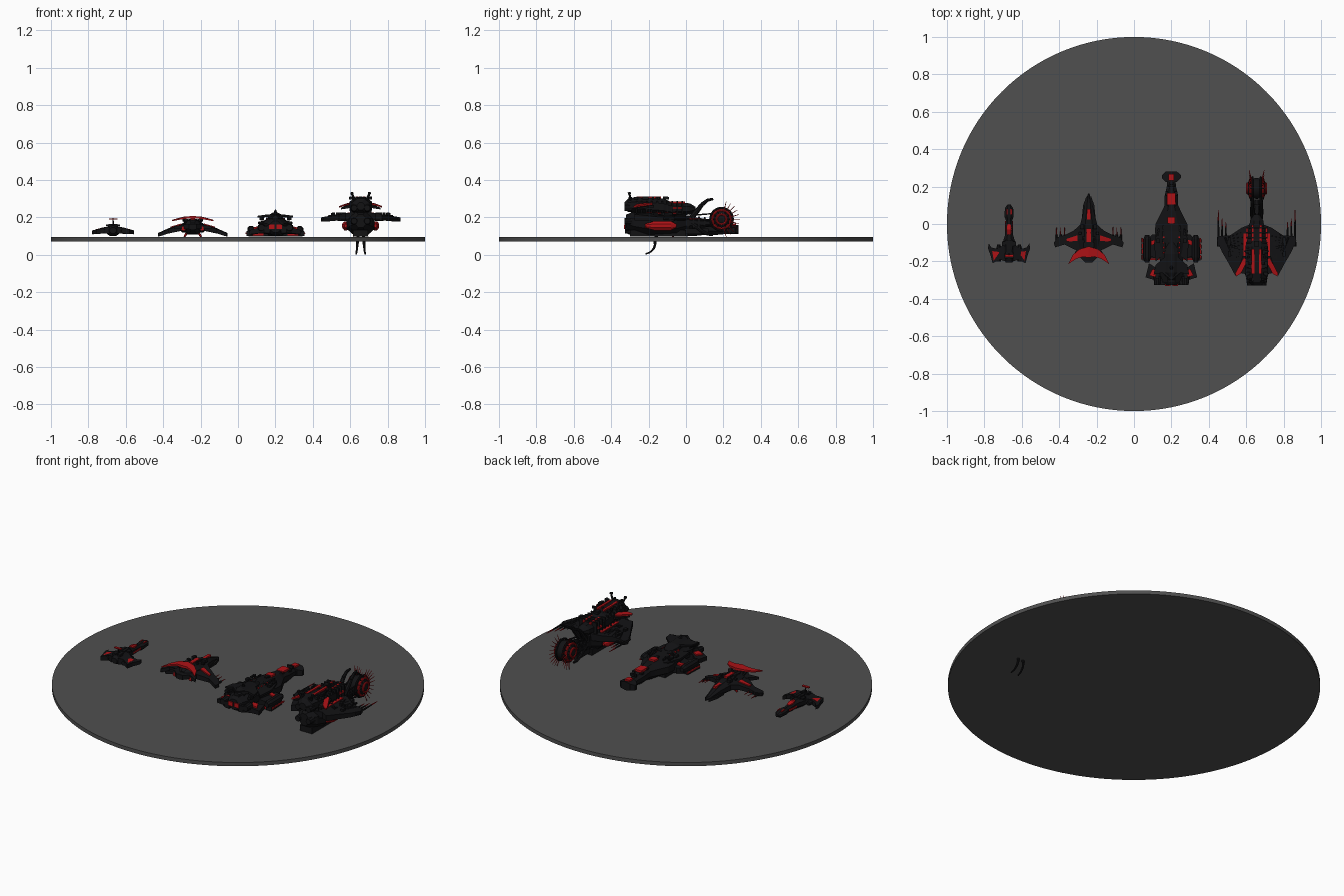
import bpy, bmesh, math, random
from mathutils import Vector

random.seed(4)

def material(name, rgb):
    m = bpy.data.materials.new(name)
    m.diffuse_color = (*rgb, 1)
    return m

BLACK = material("black_hull", (0.006, 0.006, 0.007))
RED = material("red_trim", (0.42, 0.006, 0.008))
SLATE = material("dark_slate", (0.08, 0.08, 0.08))
CX = 0.0          # x position of the ship being built

def finish(name, bm, mat):
    bmesh.ops.recalc_face_normals(bm, faces=bm.faces)
    me = bpy.data.meshes.new(name)
    bm.to_mesh(me)
    bm.free()
    me.materials.append(mat)
    ob = bpy.data.objects.new(name, me)
    ob.location.x = CX
    bpy.context.collection.objects.link(ob)
    return ob

def bridge(bm, rings):
    for a, b in zip(rings, rings[1:]):
        for i in range(len(a)):
            j = (i + 1) % len(a)
            bm.faces.new((a[i], a[j], b[j], b[i]))
    bm.faces.new(rings[0])
    bm.faces.new(rings[-1])

def hull(name, stations, mat=BLACK, n=8, x=0, sides=(1,)):
    """Faceted body lofted along y; stations are (y, half width, z, half height)."""
    bm = bmesh.new()
    for s in sides:
        rings = []
        for y, w, z, h in stations:
            k = 1 / math.cos(math.pi / n)
            rings.append([bm.verts.new((s * x + w * k * math.cos((i + .5) * math.tau / n), y,
                                        z + h * k * math.sin((i + .5) * math.tau / n))) for i in range(n)])
        bridge(bm, rings)
    return finish(name, bm, mat)

def plate(name, pts, t, mat=BLACK, taper=0.5):
    """Mirrored pair of wing plates from an outline of (x, y, z), thinner at the tip."""
    bm = bmesh.new()
    far = max(p[0] for p in pts)
    for s in (1, -1):
        rings = [[bm.verts.new((s * x, y, z + d * t / 2 * (1 - taper * x / far))) for x, y, z in pts]
                 for d in (-1, 1)]
        bridge(bm, rings)
    return finish(name, bm, mat)

def bars(name, segs, mat=BLACK, n=6, mirror=True):
    """Tapered rods; each seg is (start, end, radius start, radius end)."""
    bm = bmesh.new()
    for s in ((1, -1) if mirror else (1,)):
        for a, b, r0, r1 in segs:
            a, b = [Vector((s * p[0], p[1], p[2])) for p in (a, b)]
            q = (b - a).to_track_quat('Z', 'Y')
            bridge(bm, [[bm.verts.new(c + q @ Vector((r * math.cos(i * math.tau / n), r * math.sin(i * math.tau / n), 0)))
                         for i in range(n)] for c, r in ((a, r0), (b, r1))])
    return finish(name, bm, mat)

def boxes(name, items, mat=BLACK, mirror=True):
    """Boxes given as (centre, full size)."""
    bm = bmesh.new()
    for s in ((1, -1) if mirror else (1,)):
        for c, d in items:
            vs = bmesh.ops.create_cube(bm, size=1)['verts']
            for v in vs:
                v.co = Vector((s * c[0] + v.co.x * d[0], c[1] + v.co.y * d[1], c[2] + v.co.z * d[2]))
    return finish(name, bm, mat)

def greeble(name, x0, x1, y0, y1, z, count):
    u = random.uniform
    boxes(name, [((u(x0, x1), u(y0, y1), z), (u(.006, .02), u(.008, .03), u(.006, .018))) for _ in range(count)])

def chain(pts, r0, r1):
    n = len(pts) - 1
    f = lambda i: r0 + (r1 - r0) * i / n
    return [(pts[i], pts[i + 1], f(i), f(i + 1)) for i in range(n)]

# Display disc
bpy.ops.mesh.primitive_cylinder_add(vertices=128, radius=1, depth=0.022, location=(0, 0, 0.083))
disc = bpy.context.object
disc.name = "display_disc"
disc.data.materials.append(SLATE)
bpy.ops.object.shade_smooth_by_angle()

# Ship 1: small scout
CX = -0.668
hull("scout_body", [(.105, .008, .125, .008), (.085, .022, .125, .017), (.04, .025, .125, .02), (.02, .017, .125, .018),
                    (-.06, .022, .13, .025), (-.12, .04, .13, .03), (-.18, .035, .13, .027), (-.205, .018, .13, .015)])
hull("scout_canopy", [(.0, .008, .145, .006), (-.03, .015, .15, .01), (-.055, .01, .152, .008)], RED)
plate("scout_wing", [(.02, -.10, .135), (.06, -.135, .13), (.095, -.125, .122), (.108, -.105, .12), (.113, -.13, .12),
                     (.098, -.17, .122), (.088, -.21, .122), (.05, -.19, .13), (.02, -.2, .132)], .04)
plate("scout_wing_panel", [(.05, -.15, .14), (.09, -.145, .133), (.082, -.195, .133), (.07, -.18, .135)], .016, RED)
hull("scout_engine", [(-.11, .008, .128, .01), (-.13, .014, .128, .015), (-.2, .011, .128, .012)], x=.055, sides=(1, -1))
bars("scout_mast", [((0, -.16, .15), (0, -.17, .195), .005, .003)], mirror=False)
boxes("scout_mast_bar", [((0, -.17, .192), (.045, .014, .006))], RED, False)
boxes("scout_side_strip", [((.018, -.02, .125), (.008, .07, .01)), ((.012, .065, .142), (.006, .03, .006))], RED)
greeble("scout_hull_block", .0, .03, -.18, -.09, .157, 8)

# Ship 2: winged fighter
CX = -0.242
hull("fighter_body", [(.162, .004, .125, .004), (.12, .018, .13, .014), (.06, .03, .14, .025), (.0, .045, .145, .035),
                      (-.08, .06, .148, .04), (-.14, .045, .15, .035), (-.175, .02, .15, .02)])
plate("fighter_nose_blade", [(.012, .15, .122), (.03, .1, .122), (.036, .04, .125), (.015, .03, .125)], .025)
boxes("fighter_canopy", [((0, .05, .168), (.018, .06, .012)), ((0, -.06, .188), (.022, .07, .01))], RED, False)
plate("fighter_wing", [(.03, .01, .15), (.08, -.035, .145), (.13, -.06, .13), (.165, -.07, .115), (.187, -.1, .107),
                       (.18, -.125, .107), (.13, -.11, .125), (.08, -.135, .14), (.03, -.15, .15)], .035)
plate("fighter_wing_panel", [(.06, -.06, .163), (.12, -.08, .147), (.12, -.095, .147), (.06, -.09, .163)], .012, RED)
plate("fighter_tail_arch", [(.0, -.12, .2), (.05, -.135, .198), (.085, -.165, .19), (.11, -.215, .183),
                            (.065, -.185, .193), (.03, -.175, .199), (.0, -.18, .2)], .014, RED)
plate("fighter_tail_base", [(.0, -.13, .15), (.06, -.13, .15), (.1, -.195, .145), (.05, -.175, .15), (.02, -.205, .15), (0, -.205, .15)], .03)
bars("fighter_tail_strut", [((.03, -.13, .16), (.055, -.16, .195), .007, .005)])
bars("fighter_cannon", [((x, -.11, z), (x, -.055, z), .007, .006) for x, z in ((.13, .125), (.15, .12), (.172, .112))])
bars("fighter_cannon_tip", [((x, -.055, z), (x, y, z), .003, .0015)
                            for x, z, y in ((.13, .125, -.015), (.15, .12, -.02), (.172, .112, -.02))], RED)
hull("fighter_engine", [(-.05, .012, .14, .012), (-.08, .02, .14, .02), (-.17, .015, .14, .016)], x=.05, sides=(1, -1))
bars("fighter_exhaust", [((.05, -.165, .14), (.05, -.178, .14), .014, .011), ((.018, -.165, .15), (.018, -.182, .15), .012, .009)], RED, 10)
bars("fighter_foot", [((.025, -.06, .125), (.045, -.07, .097), .008, .005)], RED)
greeble("fighter_hull_block", .0, .05, -.13, .0, .182, 12)

# Ship 3: heavy cruiser
CX = 0.2
hull("cruiser_spine", [(.25, .02, .13, .02), (.2, .025, .135, .025), (.15, .036, .14, .035), (.1, .036, .145, .038), (.07, .05, .145, .043),
                       (.0, .085, .145, .045), (-.04, .088, .145, .048), (-.1, .08, .15, .05), (-.2, .06, .15, .05),
                       (-.25, .07, .15, .05), (-.31, .045, .15, .04), (-.325, .03, .15, .03)])
plate("cruiser_head", [(0, .28, .135), (.03, .28, .135), (.05, .262, .13), (.05, .245, .13), (.03, .225, .135), (0, .225, .135)], .05, taper=.4)
boxes("cruiser_head_light", [((0, .25, .163), (.03, .035, .01)), ((0, .135, .18), (.045, .06, .012)), ((0, .02, .194), (.04, .035, .012))], RED, False)
plate("cruiser_midwing", [(.04, -.06, .125), (.1, -.055, .125), (.13, -.085, .118), (.15, -.09, .113), (.155, -.195, .113),
                          (.125, -.2, .118), (.12, -.175, .12), (.04, -.185, .125)], .05)
plate("cruiser_midwing_trim", [(.07, -.08, .147), (.11, -.09, .142), (.11, -.115, .142), (.07, -.1, .147)], .02, RED)
plate("cruiser_rear_wing", [(.04, -.215, .13), (.08, -.235, .13), (.12, -.21, .122), (.127, -.24, .12), (.138, -.285, .12),
                            (.09, -.3, .13), (.06, -.325, .135), (.03, -.325, .135)], .045)
plate("cruiser_rear_trim", [(.075, -.25, .15), (.1, -.24, .146), (.118, -.275, .142), (.085, -.285, .148)], .016, RED)
plate("cruiser_mid_deck", [(0, .04, .175), (.03, .03, .175), (.07, -.02, .173), (.092, -.1, .17), (.085, -.2, .17), (.05, -.17, .175), (0, -.17, .175)], .024)
plate("cruiser_upper_deck", [(0, -.17, .208), (.04, -.18, .208), (.085, -.22, .205), (.095, -.27, .204), (.05, -.26, .208), (0, -.3, .208)], .018)
hull("cruiser_tower", [(-.1, .02, .19, .012), (-.16, .04, .2, .022), (-.26, .035, .205, .02), (-.3, .015, .195, .015)])
bars("cruiser_peak", [((0, -.23, .21), (0, -.24, .24), .014, .004)], mirror=False)
boxes("cruiser_deck_stripe", [((.03, -.07 - .028 * i, .19), (.03, .01, .01)) for i in range(4)], RED)
boxes("cruiser_skirt", [((.1, -.14, .106), (.09, .09, .018)), ((.045, -.04, .108), (.05, .1, .02))])
boxes("cruiser_skirt_strip", [((.1, -.188, .108), (.07, .008, .012)), ((.02, -.325, .15), (.03, .012, .025))], RED)
hull("cruiser_pod", [(-.06, .012, .135, .012), (-.08, .019, .135, .02), (-.18, .019, .135, .02), (-.205, .012, .135, .014)], x=.13, sides=(1, -1))
bars("cruiser_side_gun", [((.155, -.1 - .03 * i, .115), (.155, -.075 - .03 * i, .115), .006, .004) for i in range(4)], RED)
bars("cruiser_engine", [((x, -.28, .145), (x, -.325, .145), .022, .017) for x in (.03, .075)], n=10)
greeble("cruiser_hull_block", .0, .08, -.3, .02, .192, 22)
greeble("cruiser_neck_block", .0, .025, .05, .23, .172, 9)

# Ship 4: flagship
CX = 0.656
hull("flagship_keel", [(.13, .018, .17, .02), (.06, .025, .17, .028), (.0, .035, .17, .04), (-.05, .065, .165, .06),
                       (-.2, .075, .165, .065), (-.28, .06, .175, .055), (-.32, .03, .18, .035)])
hull("flagship_upper_body", [(.05, .015, .245, .012), (.02, .035, .245, .03), (-.08, .05, .245, .038), (-.12, .06, .255, .045),
                             (-.26, .06, .265, .045), (-.31, .045, .265, .035), (-.33, .02, .26, .02)])
plate("flagship_wing", [(.03, .0, .205), (.08, -.02, .2), (.14, -.06, .197), (.205, -.065, .19), (.212, -.09, .188), (.185, -.15, .19),
                        (.15, -.21, .195), (.115, -.275, .2), (.08, -.26, .205), (.03, -.28, .205)], .045)
# Raised wing ribs follow the swept trailing edge
bars("flagship_wing_rib", [((.06 + .022 * i, -.04 - .006 * i, .217 - .002 * i), (.05 + .016 * i, -.26 + .018 * i, .22 - .002 * i), .005, .004) for i in range(6)])
bars("flagship_wing_cannon", [((x, -.12, .192), (x, y, .192), .007, .004) for x, y in ((.205, .02), (.185, -.01), (.165, -.02))])
bars("flagship_cannon_tip", [((x, y, .192), (x, y + d, .192), .004, .0015) for x, y, d in ((.205, .02, .055), (.185, -.01, .04), (.165, -.02, .03))], RED)
plate("flagship_swept_fin", [(.045, -.19, .275), (.07, -.18, .272), (.115, -.265, .257), (.11, -.28, .257), (.085, -.265, .266)], .014, RED)
plate("flagship_fin_base", [(.03, -.17, .262), (.075, -.17, .26), (.105, -.26, .247), (.03, -.27, .262)], .018)
hull("flagship_low_pod", [(-.05, .006, .155, .008), (-.08, .019, .155, .024), (-.17, .019, .155, .024), (-.22, .006, .155, .01)], RED, x=.08, sides=(1, -1))
boxes("flagship_rib", [((0, -.02 - .027 * i, .25), (.115, .008, .075)) for i in range(10)], mirror=False)
boxes("flagship_back_stripe", [((.02, -.2, .307), (.014, .13, .01)), ((.022, -.05, .28), (.012, .09, .012)),
                               ((.06, -.13, .21), (.02, .16, .03)), ((.052, -.05, .25), (.01, .05, .012))], RED)
boxes("flagship_belly", [((0, -.15, .115), (.08, .3, .035)), ((0, .05, .125), (.05, .14, .03))], mirror=False)
bars("flagship_antenna", [((.03, -.295, .29), (.046, -.302, .325), .007, .006), ((.046, -.302, .325), (.047, -.304, .334), .009, .008)])
bars("flagship_engine", [((.035, -.29, z), (.035, -.33, z), .022, .016) for z in (.25, .18)], n=10)
greeble("flagship_hull_block", .0, .055, -.3, -.1, .303, 16)
greeble("flagship_wing_block", .06, .15, -.18, -.07, .218, 14)

# Flagship prow: drum with red rings, spokes and spikes
AY, AZ = .19, .19
bpy.ops.mesh.primitive_uv_sphere_add(segments=24, ring_count=12, radius=.056, location=(CX, AY, AZ))
ball = bpy.context.object
ball.name = "prow_sphere"
ball.data.materials.append(BLACK)
bpy.ops.object.shade_smooth_by_angle()
for s in (1, -1):
    for nm, r, t, dx, mat in (("prow_ring_red", .048, .007, .034, RED), ("prow_ring_outer", .06, .006, .022, BLACK),
                              ("prow_hub_ring", .026, .006, .05, RED)):
        bpy.ops.mesh.primitive_torus_add(major_segments=32, minor_segments=8, major_radius=r, minor_radius=t,
                                         location=(CX + s * dx, AY, AZ), rotation=(0, math.pi / 2, 0))
        ring = bpy.context.object
        ring.name = nm
        ring.data.materials.append(mat)
        bpy.ops.object.shade_smooth_by_angle()
polar = lambda x, a, r: (x, AY + r * math.cos(a), AZ + r * math.sin(a))
bars("prow_spoke", [(polar(.046, a, .024), polar(.032, a, .06), .003, .004) for a in [i * math.tau / 12 for i in range(12)]])
bars("prow_spike", [(polar(.03, math.radians(a), .055), polar(.04, math.radians(a), .098), .003, .001) for a in range(-75, 76, 15)], RED, 5)

# Struts and claw arms holding the drum
claw = [(.018, .03, .2), (.022, .06, .235), (.024, .085, .268), (.024, .115, .292), (.02, .145, .298)]
bars("prow_claw_upper", chain(claw, .016, .006), n=8)
bars("prow_claw_lower", chain([(x, y, .17 - (z - .2) * .65) for x, y, z in claw], .014, .006), n=8)
bars("prow_strut", [((.02, .02, .17 + .02 * i), (.032, .14, .15 + .035 * i), .005, .004) for i in range(3)])
boxes("prow_neck_collar", [((0, .01 + .03 * i, .175), (.07 - .006 * i, .01, .07 - .006 * i)) for i in range(4)], mirror=False)

# Curved legs hanging through the disc
bars("flagship_leg", chain([(.014, -.15, .12), (.016, -.167, .08), (.018, -.165, .055), (.02, -.172, .033),
                            (.022, -.19, .014), (.024, -.216, .004)], .009, .004), n=8)
